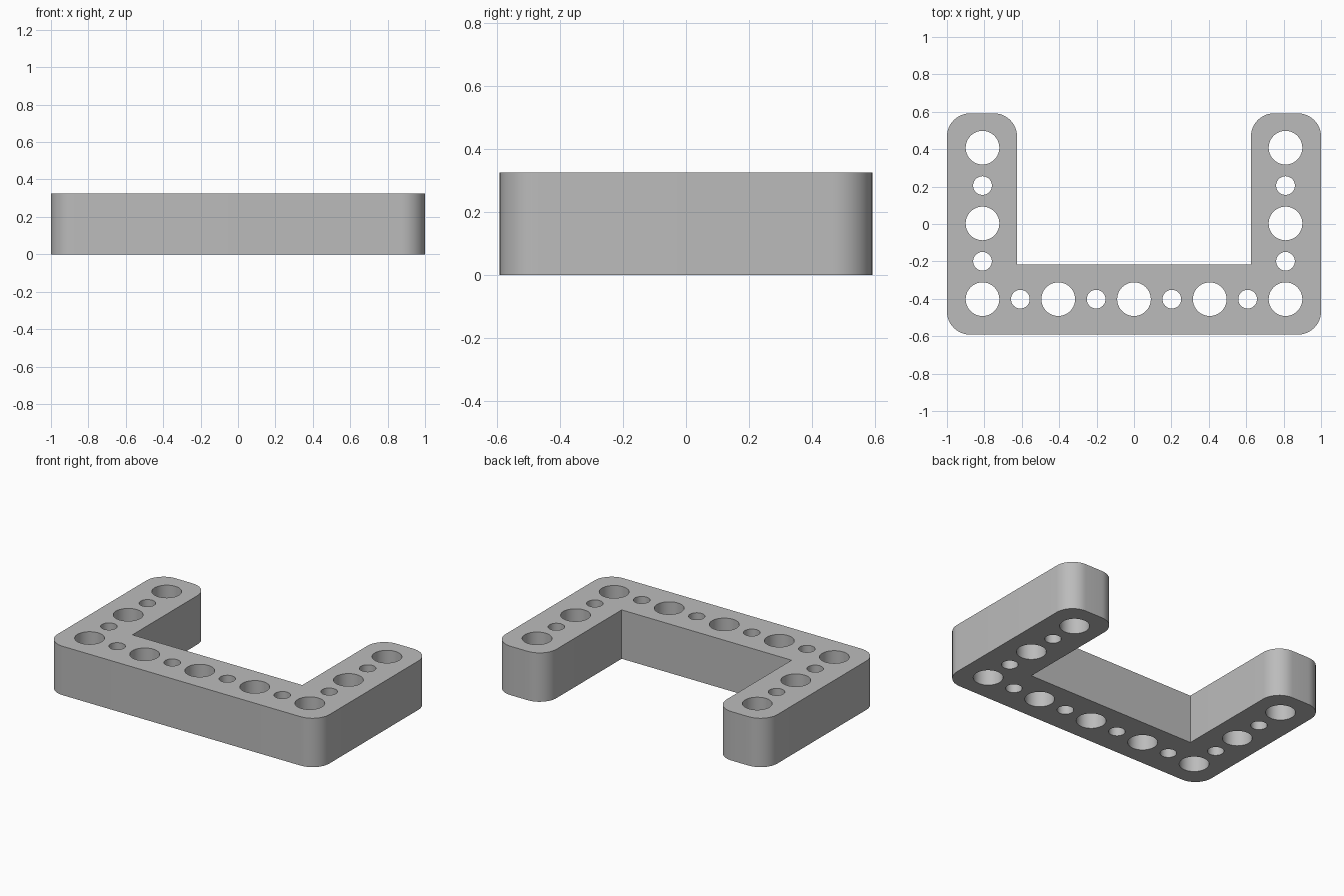
import bpy
import bmesh
from math import pi, cos, sin

if "Cube" in bpy.data.objects:
    bpy.data.objects.remove(bpy.data.objects["Cube"], do_unlink=True)

HALF_X, HALF_Y, HEIGHT = 1.0, 0.592, 0.325
ARM = 0.375          # width of every beam
CORNER = 0.125       # outer corner radius
PITCH = 0.405        # spacing of the large holes
ROW_Y = -0.402       # centre line of the cross beam


def arc(cx, cy, radius, start, sweep, steps):
    return [(cx + radius * cos(start + sweep * i / steps),
             cy + radius * sin(start + sweep * i / steps)) for i in range(steps + 1)]


def corner(x, y, sx, sy, start):
    """Rounded corner at (x, y), with sx, sy pointing outward."""
    return arc(x - sx * CORNER, y - sy * CORNER, CORNER, start, pi / 2, 12)


def add_loop(bm, points):
    verts = [bm.verts.new((x, y, 0)) for x, y in points]
    for a, b in zip(verts, verts[1:] + verts[:1]):
        bm.edges.new((a, b))


# U-shaped outline, counter-clockwise
inner_x, inner_y = HALF_X - ARM, ARM - HALF_Y
outline = (corner(-HALF_X, -HALF_Y, -1, -1, pi)
           + corner(HALF_X, -HALF_Y, 1, -1, -pi / 2)
           + corner(HALF_X, HALF_Y, 1, 1, 0)
           + corner(inner_x, HALF_Y, -1, 1, pi / 2)
           + [(inner_x, inner_y), (-inner_x, inner_y)]
           + corner(-inner_x, HALF_Y, 1, 1, 0)
           + corner(-HALF_X, HALF_Y, -1, 1, pi / 2))

# Alternating large and small holes along the cross beam and both arms
holes = [(i * PITCH / 2, ROW_Y, i % 2) for i in range(-4, 5)]
holes += [(side * 2 * PITCH, ROW_Y + i * PITCH / 2, i % 2)
          for side in (-1, 1) for i in range(1, 5)]

bm = bmesh.new()
add_loop(bm, outline)
for x, y, small in holes:
    add_loop(bm, arc(x, y, 0.05 if small else 0.09, 0, 2 * pi, 48)[:-1])
bmesh.ops.triangle_fill(bm, edges=bm.edges[:], use_beauty=True, normal=(0, 0, 1))

# Raise the perforated plate into a solid
solid = bmesh.ops.extrude_face_region(bm, geom=bm.faces[:], use_keep_orig=True)
top = [g for g in solid["geom"] if isinstance(g, bmesh.types.BMVert)]
bmesh.ops.translate(bm, verts=top, vec=(0, 0, HEIGHT))
bmesh.ops.recalc_face_normals(bm, faces=bm.faces[:])

mesh = bpy.data.meshes.new("perforated_u_beam")
bm.to_mesh(mesh)
bm.free()
beam = bpy.data.objects.new("perforated_u_beam", mesh)
bpy.context.collection.objects.link(beam)

# Plain grey plastic
grey = bpy.data.materials.new("light_grey")
grey.use_nodes = True
colour = (0.5, 0.5, 0.5, 1)
grey.diffuse_color = colour
grey.node_tree.nodes["Principled BSDF"].inputs["Base Color"].default_value = colour
mesh.materials.append(grey)

# Smooth curved walls, crisp rims
bpy.ops.object.select_all(action="DESELECT")
beam.select_set(True)
bpy.context.view_layer.objects.active = beam
bpy.ops.object.shade_smooth_by_angle(angle=pi / 6)
